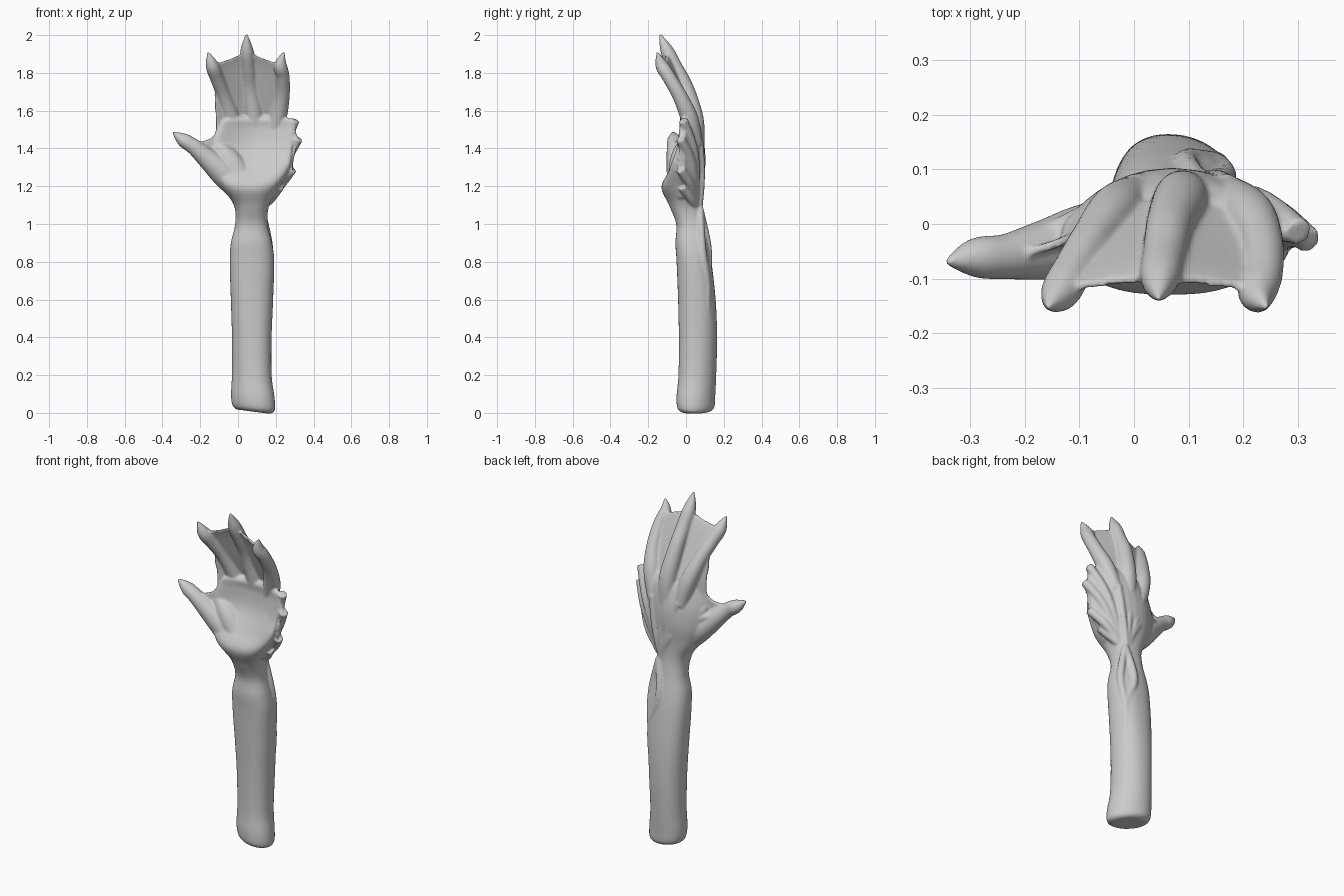
import bpy
import bmesh
from math import sin, cos, pi, copysign
from mathutils import Vector

cube = bpy.data.objects.get("Cube")
if cube:
    bpy.data.objects.remove(cube)

grey = bpy.data.materials.new("clay grey")
grey.use_nodes = True
GREY = (0.6, 0.6, 0.6, 1)
grey.diffuse_color = GREY
grey.node_tree.nodes["Principled BSDF"].inputs["Base Color"].default_value = GREY

bm = bmesh.new()


def spline(points, steps):
    """Smooth curve through tuples of any length."""
    p = [points[0], *points, points[-1]]
    out = []
    for i in range(1, len(p) - 2):
        for s in range(steps):
            t = s / steps
            out.append([0.5 * (2 * b + (c - a) * t + (2 * a - 5 * b + 4 * c - d) * t * t
                               + (3 * b - a - 3 * c + d) * t ** 3)
                        for a, b, c, d in zip(p[i - 1], p[i], p[i + 1], p[i + 2])])
    out.append(list(points[-1]))
    return out


def loft(rings):
    """Closed skin through rings of equal, even length, capped with strips."""
    rows = [[bm.verts.new(co) for co in ring] for ring in rings]
    n = len(rows[0])
    for a, b in zip(rows, rows[1:]):
        for i in range(n):
            j = (i + 1) % n
            bm.faces.new((a[i], a[j], b[j], b[i]))
    for r in (rows[0][::-1], rows[-1]):
        for i in range(n // 2 - 1):
            bm.faces.new((r[i], r[i + 1], r[n - 2 - i], r[n - 1 - i]))


def tube(points, sides=20):
    """Round limb along points of (x, y, z, radius)."""
    path = spline(points, 5)
    rings = []
    for i, (x, y, z, r) in enumerate(path):
        tangent = Vector(path[min(i + 1, len(path) - 1)][:3]) - Vector(path[max(i - 1, 0)][:3])
        u = tangent.cross(Vector((0, 1, 0))).normalized()
        v = tangent.cross(u).normalized()
        rings.append([Vector((x, y, z)) + max(r, 0.004) * (u * cos(a) + v * sin(a))
                      for a in (2 * pi * k / sides for k in range(sides))])
    loft(rings)


def web(edge_a, edge_b, sag, thick=0.008, cols=14):
    """Thin membrane between two edges, its free end hollowed by sag."""
    a, b = ([Vector(p) for p in spline(e, 8)] for e in (edge_a, edge_b))

    def at(edge, u):
        f = u * (len(edge) - 1)
        i = min(int(f), len(edge) - 2)
        return edge[i].lerp(edge[i + 1], f - i)

    rings = []
    for k in range(17):
        row = []
        for c in range(cols + 1):
            v = c / cols
            u = k / 16 * (1 - sag * 4 * v * (1 - v))
            row.append(at(a, u).lerp(at(b, u), v))
        off = Vector((0, thick, 0))
        rings.append([p - off for p in row] + [p + off for p in reversed(row)])
    loft(rings)


def power(value, e):
    return copysign(abs(value) ** e, value)


# Forearm, wrist and cupped palm: z, left, right, front, back, cup
sections = [
    (-0.008, -0.01, 0.17, -0.02, 0.13, 0),
    (0.014, -0.03, 0.195, -0.045, 0.15, 0),
    (0.08, -0.037, 0.194, -0.05, 0.155, 0),
    (0.2, -0.032, 0.178, -0.04, 0.16, 0),
    (0.4, -0.032, 0.178, -0.038, 0.165, 0),
    (0.6, -0.038, 0.186, -0.042, 0.157, 0),
    (0.8, -0.044, 0.192, -0.05, 0.135, 0),
    (0.9, -0.038, 0.18, -0.056, 0.118, 0),
    (1.0, -0.015, 0.157, -0.052, 0.1, 0),
    (1.1, -0.022, 0.165, -0.09, 0.088, 0),
    (1.2, -0.09, 0.218, -0.13, 0.09, 0.8),
    (1.3, -0.14, 0.275, -0.07, 0.102, 1.5),
    (1.4, -0.135, 0.288, -0.016, 0.1, 1.7),
    (1.5, -0.1, 0.298, 0.0, 0.082, 1.7),
    (1.55, -0.075, 0.285, -0.004, 0.056, 1.5),
    (1.57, -0.04, 0.25, 0.01, 0.04, 1.3),
]
rings = []
for z, x0, x1, yf, yb, cup in spline(sections, 5):
    ring = []
    low = min(1, max(0, 1 - z / 0.7))
    e = 0.85 + 0.15 * low
    for k in range(40):
        a = 2 * pi * k / 40
        dx = (x1 - x0) / 2 * power(cos(a), e)
        x = (x0 + x1) / 2 + dx
        y = (yf + yb) / 2 + (yb - yf) / 2 * power(sin(a - 0.2 * low), e) - cup * dx * dx
        tilt = max(0, 1 - z * 4) * 0.13 * (0.19 - x)
        ring.append((x, y, z + tilt))
    rings.append(ring)
loft(rings)

# Clawed fingers
right_finger = [(0.0, 0.05, 1.42, 0.04), (-0.035, 0.026, 1.56, 0.046), (-0.075, -0.024, 1.68, 0.039),
                (-0.11, -0.08, 1.77, 0.037), (-0.137, -0.127, 1.84, 0.035), (-0.158, -0.152, 1.91, 0.005)]
middle_finger = [(0.09, 0.055, 1.42, 0.044), (0.085, 0.042, 1.56, 0.051), (0.065, -0.002, 1.72, 0.043),
                 (0.055, -0.057, 1.83, 0.039), (0.047, -0.102, 1.92, 0.035), (0.045, -0.138, 2.006, 0.005)]
left_finger = [(0.17, 0.05, 1.42, 0.04), (0.21, 0.018, 1.56, 0.047), (0.235, -0.034, 1.68, 0.039),
               (0.237, -0.092, 1.78, 0.036), (0.225, -0.129, 1.84, 0.034), (0.242, -0.152, 1.91, 0.005)]
for finger in (right_finger, middle_finger, left_finger):
    tube(finger)

# Thumb, thumb pad and heel pad
tube([(0.04, -0.02, 1.16, 0.07), (-0.07, -0.03, 1.265, 0.072), (-0.165, -0.048, 1.35, 0.055),
      (-0.235, -0.06, 1.41, 0.042), (-0.293, -0.062, 1.447, 0.036), (-0.345, -0.07, 1.487, 0.005)])
tube([(0.05, -0.03, 1.2, 0.07), (-0.035, -0.02, 1.32, 0.068), (-0.09, -0.02, 1.39, 0.048),
      (-0.12, -0.03, 1.42, 0.02)])
tube([(0.16, -0.02, 1.14, 0.03), (0.17, -0.03, 1.22, 0.055), (0.2, -0.02, 1.32, 0.045),
      (0.22, 0.0, 1.42, 0.03)])

# Webs between fingers and thumb
bases = [f[1][:3] for f in (right_finger, middle_finger, left_finger)]
mids = [f[3][:3] for f in (right_finger, middle_finger, left_finger)]
ends = [(-0.137, -0.122, 1.845), (0.047, -0.1, 1.915), (0.23, -0.122, 1.845)]
edges = list(zip(bases, mids, ends))
web(edges[0], edges[1], 0.08)
web(edges[1], edges[2], 0.08)
web([(-0.02, 0.03, 1.42), (-0.07, 0.0, 1.56), (-0.125, -0.045, 1.69)],
    [(-0.04, 0.0, 1.28), (-0.14, -0.04, 1.36), (-0.24, -0.06, 1.42)], 0.4)

# Scalloped side fin carried by rays fanning from the wrist
wrist = (0.12, 0.052, 1.08)
rays = [[wrist, (0.22, 0.046, 1.36), (0.303, -0.015, 1.55)],
        [wrist, (0.24, 0.033, 1.31), (0.32, -0.03, 1.452)],
        [wrist, (0.22, 0.026, 1.2), (0.288, -0.03, 1.29)],
        [wrist, (0.17, 0.03, 1.13), (0.222, -0.02, 1.2)]]
for ray in rays:
    tube([(*p, r) for p, r in zip(ray, (0.014, 0.024, 0.025))])
for a, b in zip(rays, rays[1:]):
    web(a, b, 0.06, 0.018)

# Back-of-hand tendons
for finger in (right_finger, middle_finger, left_finger):
    x = finger[0][0]
    tube([(0.11, 0.07, 1.06, 0.015), (0.06 + x * 0.5, 0.083, 1.25, 0.018), (x, 0.07, 1.44, 0.022)])
tube([(0.11, 0.07, 1.08, 0.015), (0.04, 0.075, 1.24, 0.022), (-0.08, 0.018, 1.34, 0.022),
      (-0.17, -0.025, 1.37, 0.02)])

# Split ridge on the back of the wrist
for x, y in ((0.095, 0.115), (0.165, 0.085)):
    tube([(0.125, 0.075, 1.08, 0.018), (x, y, 0.87, 0.022), (0.15, 0.108, 0.68, 0.024),
          (0.14, 0.115, 0.42, 0.016)])

# Blend all parts into one smooth skin
bmesh.ops.recalc_face_normals(bm, faces=bm.faces)
mesh = bpy.data.meshes.new("webbed_hand_and_forearm")
bm.to_mesh(mesh)
bm.free()
mesh.materials.append(grey)
hand = bpy.data.objects.new("webbed_hand_and_forearm", mesh)
bpy.context.collection.objects.link(hand)
remesh = hand.modifiers.new("Blend", "REMESH")
remesh.mode = "VOXEL"
remesh.voxel_size = 0.006
remesh.use_smooth_shade = True
soften = hand.modifiers.new("Soften", "SMOOTH")
soften.factor = 0.5
soften.iterations = 6
